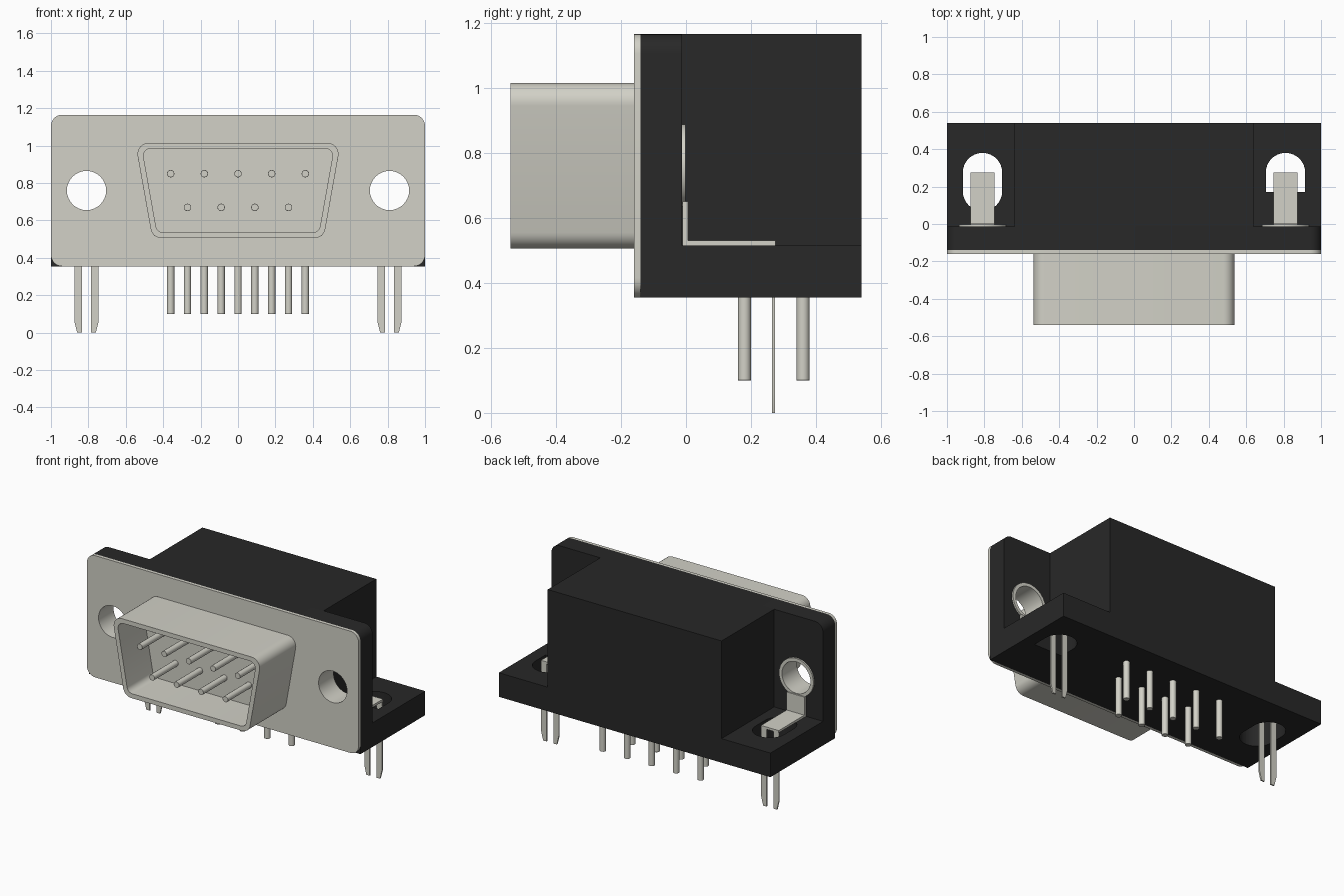
import bpy, bmesh
from math import radians, pi, cos, sin, tan
from mathutils import Vector

cube = bpy.data.objects.get("Cube")
if cube:
    bpy.data.objects.remove(cube, do_unlink=True)


def material(name, color):
    m = bpy.data.materials.new(name)
    m.use_nodes = True
    m.diffuse_color = (*color, 1)
    m.node_tree.nodes["Principled BSDF"].inputs["Base Color"].default_value = (*color, 1)
    return m


METAL = material("tinned metal", (0.645, 0.638, 0.571))
BLACK = material("black plastic", (0.021, 0.021, 0.021))


def rect(x0, x1, y0, y1):
    return [(x0, y0), (x1, y0), (x1, y1), (x0, y1)]


def circle(cx, cy, r, n=32):
    return [(cx + r * cos(2 * pi * i / n), cy + r * sin(2 * pi * i / n)) for i in range(n)]


def rounded(points, radii, seg=8):
    """Round each corner of a convex polygon with a tangent arc."""
    out = []
    for i, (p, r) in enumerate(zip(points, radii)):
        if r == 0:
            out.append(p)
            continue
        p = Vector(p)
        a = (Vector(points[i - 1]) - p).normalized()
        b = (Vector(points[(i + 1) % len(points)]) - p).normalized()
        half = a.angle(b) / 2
        center = p + (a + b).normalized() * (r / sin(half))
        start = (p + a * (r / tan(half)) - center).normalized()
        end = (p + b * (r / tan(half)) - center).normalized()
        for k in range(seg + 1):
            t = k / seg
            out.append(tuple(center + (start.slerp(end, t)) * r))
    return out


ROTATION = {"x": (radians(90), 0, radians(90)), "y": (radians(90), 0, 0), "z": (0, 0, 0)}


def slab(name, outlines, axis, lo, hi, mat, bevel=0.0):
    """Extrude outlines (later ones are holes) along an axis from lo to hi."""
    curve = bpy.data.curves.new(name, "CURVE")
    curve.dimensions = "2D"
    curve.fill_mode = "BOTH"
    curve.extrude = (hi - lo) / 2
    for pts in outlines:
        s = curve.splines.new("POLY")
        s.points.add(len(pts) - 1)
        for sp, (u, v) in zip(s.points, pts):
            sp.co = (u, v, 0, 1)
        s.use_cyclic_u = True
    temp = bpy.data.objects.new(name + " outline", curve)
    bpy.context.collection.objects.link(temp)
    graph = bpy.context.evaluated_depsgraph_get()
    mesh = bpy.data.meshes.new_from_object(temp.evaluated_get(graph))
    bpy.data.objects.remove(temp, do_unlink=True)
    bm = bmesh.new()
    bm.from_mesh(mesh)
    bmesh.ops.remove_doubles(bm, verts=bm.verts, dist=0.0002)
    bmesh.ops.recalc_face_normals(bm, faces=bm.faces)
    bm.to_mesh(mesh)
    bm.free()
    mesh.materials.clear()
    mesh.materials.append(mat)
    obj = bpy.data.objects.new(name, mesh)
    bpy.context.collection.objects.link(obj)
    obj.rotation_euler = ROTATION[axis]
    obj.location["xyz".index(axis)] = (lo + hi) / 2
    if bevel:
        mod = obj.modifiers.new("soft ends", "BEVEL")
        mod.width, mod.segments = bevel, 2
        mod.limit_method, mod.angle_limit = "ANGLE", radians(50)
    bpy.ops.object.select_all(action="DESELECT")
    obj.select_set(True)
    bpy.context.view_layer.objects.active = obj
    bpy.ops.object.shade_smooth_by_angle(angle=radians(30))


# Main dimensions
BOTTOM, LEDGE, TOP = 0.355, 0.515, 1.165
PLATE_F, PLATE_B, FLANGE_B, BACK = -0.16, -0.14, -0.013, 0.54
HOLE_X, HOLE_Z, HOLE_R = 0.81, 0.76, 0.105

# Front plate and plastic flange with screw holes
face = rect(-1, 1, BOTTOM, TOP)
holes = [circle(s * HOLE_X, HOLE_Z, HOLE_R) for s in (-1, 1)]
slab("front_plate", [rounded(face, [0.06] * 4)] + holes, "y", PLATE_F, PLATE_B, METAL)
wide_holes = [circle(s * HOLE_X, HOLE_Z, HOLE_R + 0.008) for s in (-1, 1)]
slab("flange", [rounded(face, [0, 0, 0.06, 0.06])] + wide_holes, "y", PLATE_B, FLANGE_B, BLACK)

# Plastic base with slots, and the housing block above it
w = HOLE_R
right_slot = rounded(rect(-HOLE_X - w, -HOLE_X + w, 0.07, 0.38), [w - 0.001] * 4)
left_slot = rounded(rect(HOLE_X - w, HOLE_X + w, 0.17, 0.38), [0, 0, w - 0.001, w - 0.001])
slab("base", [rect(-1, 1, FLANGE_B, BACK), right_slot, left_slot], "z", BOTTOM, LEDGE, BLACK)
slab("housing", [rect(-0.64, 0.64, FLANGE_B, BACK)], "z", LEDGE, TOP, BLACK)


# Connector shell: rounded trapezoid rim with a recessed floor
def trapezoid(inset, r):
    lo, hi = 0.505 + inset, 1.015 - inset
    a, b = 0.458 - inset * 0.84, 0.549 - inset * 1.2
    return rounded([(-a, lo), (a, lo), (b, hi), (-b, hi)], [r] * 4)


slab("shell", [trapezoid(0, 0.06), trapezoid(0.03, 0.04)], "y", -0.54, PLATE_F, METAL, 0.006)
slab("shell_floor", [trapezoid(0.028, 0.04)], "y", -0.27, PLATE_F, METAL)

# Contact pins and the solder pins they lead to
for i in range(9):
    x = -0.36 + 0.09 * i
    upper = i % 2 == 0
    z, y = (0.85, 0.36) if upper else (0.67, 0.18)
    slab(f"contact_pin_{i + 1}", [circle(x, z, 0.02, 16)], "y", -0.52, -0.26, METAL, 0.007)
    slab(f"solder_pin_{i + 1}", [circle(x, y, 0.02, 16)], "z", 0.1, BOTTOM + 0.02, METAL, 0.007)

# Eyelet, bent strap and twin legs of each board lock
for side, s in (("right", -1), ("left", 1)):
    cx = s * HOLE_X
    bore = circle(cx, HOLE_Z, HOLE_R)
    slab(f"{side}_eyelet", [circle(cx, HOLE_Z, HOLE_R + 0.008), bore], "y", PLATE_B, FLANGE_B, METAL)
    slab(f"{side}_eyelet_rim", [circle(cx, HOLE_Z, 0.127), bore], "y", FLANGE_B, -0.002, METAL)
    strap = [(-0.01, LEDGE), (0.275, LEDGE), (0.275, 0.53), (0.006, 0.53), (0.006, 0.65), (-0.01, 0.65)]
    slab(f"{side}_strap", [strap], "x", cx - 0.065, cx + 0.065, METAL)
    for leg, d in (("inner", -s), ("outer", s)):
        profile = [(cx + d * u, v) for u, v in
                   ((0.025, 0.52), (0.065, 0.52), (0.065, 0.06), (0.05, 0), (0.025, 0))]
        slab(f"{side}_{leg}_leg", [profile], "y", 0.264, 0.274, METAL)
